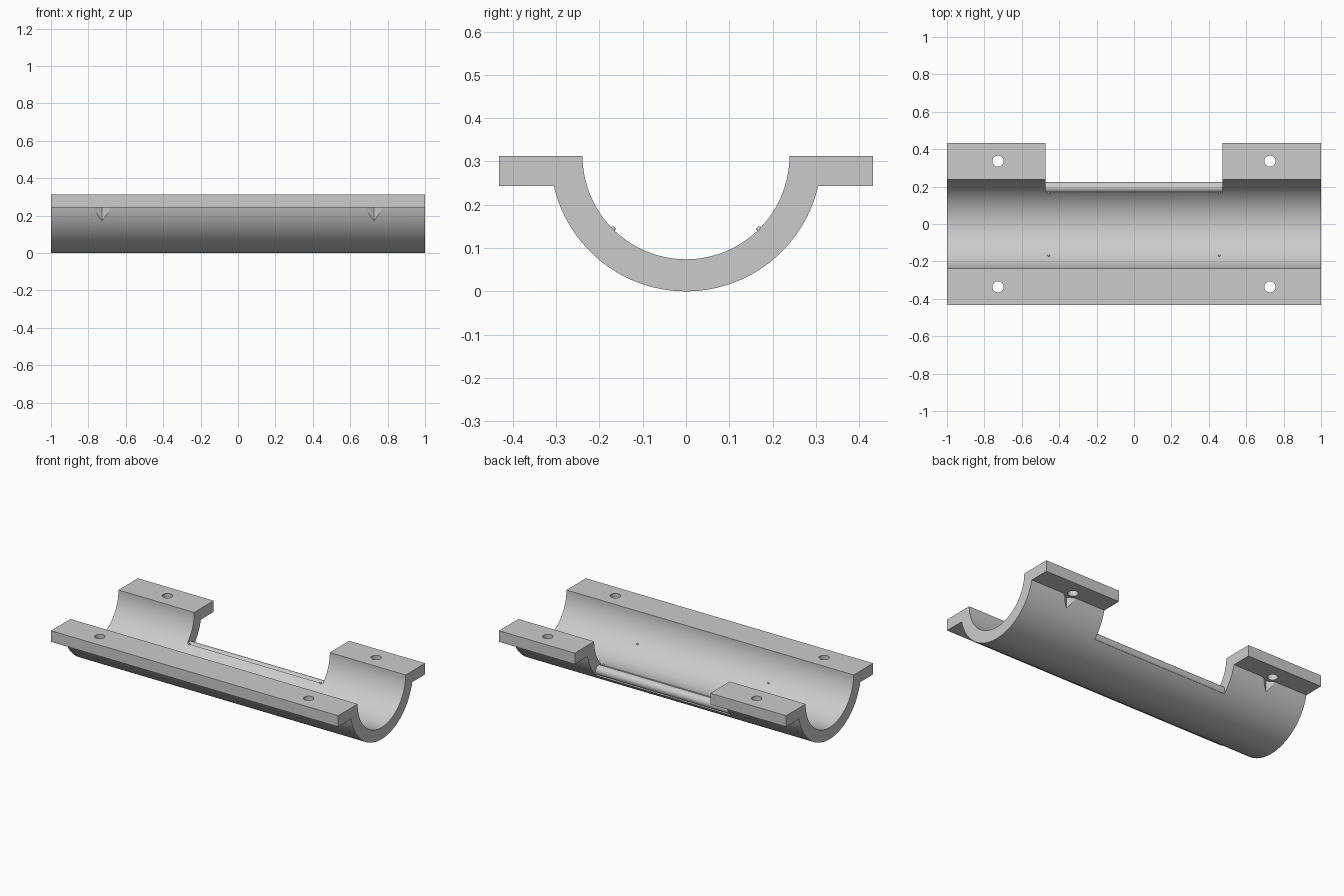
import bpy, bmesh, math
from mathutils import Matrix

if "Cube" in bpy.data.objects:
    bpy.data.objects.remove(bpy.data.objects["Cube"])

R_OUT, R_IN, TOP = 0.313, 0.239, 0.313
FLANGE_Y, FLANGE_Z, NOTCH_X = 0.432, 0.243, 0.472
HOLE_X, HOLE_Y = 0.727, 0.336
ARC = 64

grey = bpy.data.materials.new("plain grey")
grey.use_nodes = True
colour = (0.6, 0.6, 0.6, 1)
grey.diffuse_color = colour
grey.node_tree.nodes["Principled BSDF"].inputs["Base Color"].default_value = colour


def finish(name, bm):
    bmesh.ops.recalc_face_normals(bm, faces=bm.faces)
    mesh = bpy.data.meshes.new(name)
    bm.to_mesh(mesh)
    bm.free()
    mesh.materials.append(grey)
    obj = bpy.data.objects.new(name, mesh)
    bpy.context.collection.objects.link(obj)
    return obj


def extrude_x(name, profile, half):
    """Solid made from a (y, z) outline pulled along x."""
    bm = bmesh.new()
    face = bm.faces.new([bm.verts.new((-half, y, z)) for y, z in profile])
    pulled = bmesh.ops.extrude_face_region(bm, geom=[face])["geom"]
    bmesh.ops.translate(bm, vec=(2 * half, 0, 0),
                        verts=[v for v in pulled if isinstance(v, bmesh.types.BMVert)])
    return finish(name, bm)


def arc(radius, start, end):
    """Points below the axis, angles measured from +y."""
    steps = [start + (end - start) * i / ARC for i in range(ARC + 1)]
    return [(radius * math.cos(a), TOP + radius * math.sin(a)) for a in steps]


def pillars(name, radius, z0, z1, sides):
    """One upright prism at each of the four bolt positions."""
    bm = bmesh.new()
    for x in (-HOLE_X, HOLE_X):
        for y in (-HOLE_Y, HOLE_Y):
            place = Matrix.Translation((x, y, (z0 + z1) / 2)) @ Matrix.Rotation(math.pi / 2, 4, 'Z')
            bmesh.ops.create_cone(bm, cap_ends=True, segments=sides, radius1=radius,
                                  radius2=radius, depth=z1 - z0, matrix=place)
    # point one corner of every prism towards the trough
    if sides == 6:
        for v in bm.verts:
            cx, cy = math.copysign(HOLE_X, v.co.x), math.copysign(HOLE_Y, v.co.y)
            a = round(math.atan2(v.co.y - cy, v.co.x - cx) / (math.pi / 3) - 0.5) + 0.5
            v.co.x = cx + radius * math.cos(a * math.pi / 3)
            v.co.y = cy + radius * math.sin(a * math.pi / 3)
    return finish(name, bm)


# Trough with both flanges
dip = math.asin((FLANGE_Z - TOP) / R_OUT)
outline = [(FLANGE_Y, TOP), (FLANGE_Y, FLANGE_Z)]
outline += arc(R_OUT, dip, -math.pi - dip)
outline += [(-FLANGE_Y, FLANGE_Z), (-FLANGE_Y, TOP)]
outline += arc(R_IN, -math.pi, 0)
trough = extrude_x("trough", outline, 1.0)

# Cutters: back notch with a radial lower edge, bolt holes, nut clearance
notch = extrude_x("notch_cutter", [(0, TOP), (0.5, TOP - 0.5), (0.5, 0.5), (0, 0.5)], NOTCH_X)
holes = pillars("bolt_hole_cutter", 0.03, 0.2, 0.4, 32)
nuts = pillars("nut_clearance_cutter", 0.056, 0.05, FLANGE_Z, 6)
for cutter in (notch, holes, nuts):
    mod = trough.modifiers.new(cutter.name, 'BOOLEAN')
    mod.operation, mod.solver, mod.object = 'DIFFERENCE', 'EXACT', cutter

bpy.context.view_layer.objects.active = trough
trough.select_set(True)
for mod in list(trough.modifiers):
    bpy.ops.object.modifier_apply(modifier=mod.name)
for cutter in (notch, holes, nuts):
    bpy.data.objects.remove(cutter)

# Rounded bead along the notch edge
mid = (R_OUT + R_IN) / 2 * math.sqrt(0.5)
ring = [(mid + 0.03 * math.cos(i * math.pi / 12), TOP - mid + 0.03 * math.sin(i * math.pi / 12))
        for i in range(24)]
bead = extrude_x("notch_bead", ring, NOTCH_X)

# Tiny locating nubs on the inner wall
bm = bmesh.new()
inner = R_IN * math.sqrt(0.5)
for x in (-0.456, 0.456):
    for y in (-inner, inner):
        bmesh.ops.create_uvsphere(bm, u_segments=12, v_segments=8, radius=0.006,
                                  matrix=Matrix.Translation((x, y, TOP - inner)))
nubs = finish("locating_nubs", bm)

for obj in (trough, bead, nubs):
    bpy.ops.object.select_all(action='DESELECT')
    obj.select_set(True)
    bpy.context.view_layer.objects.active = obj
    bpy.ops.object.shade_smooth_by_angle(angle=math.radians(30))
